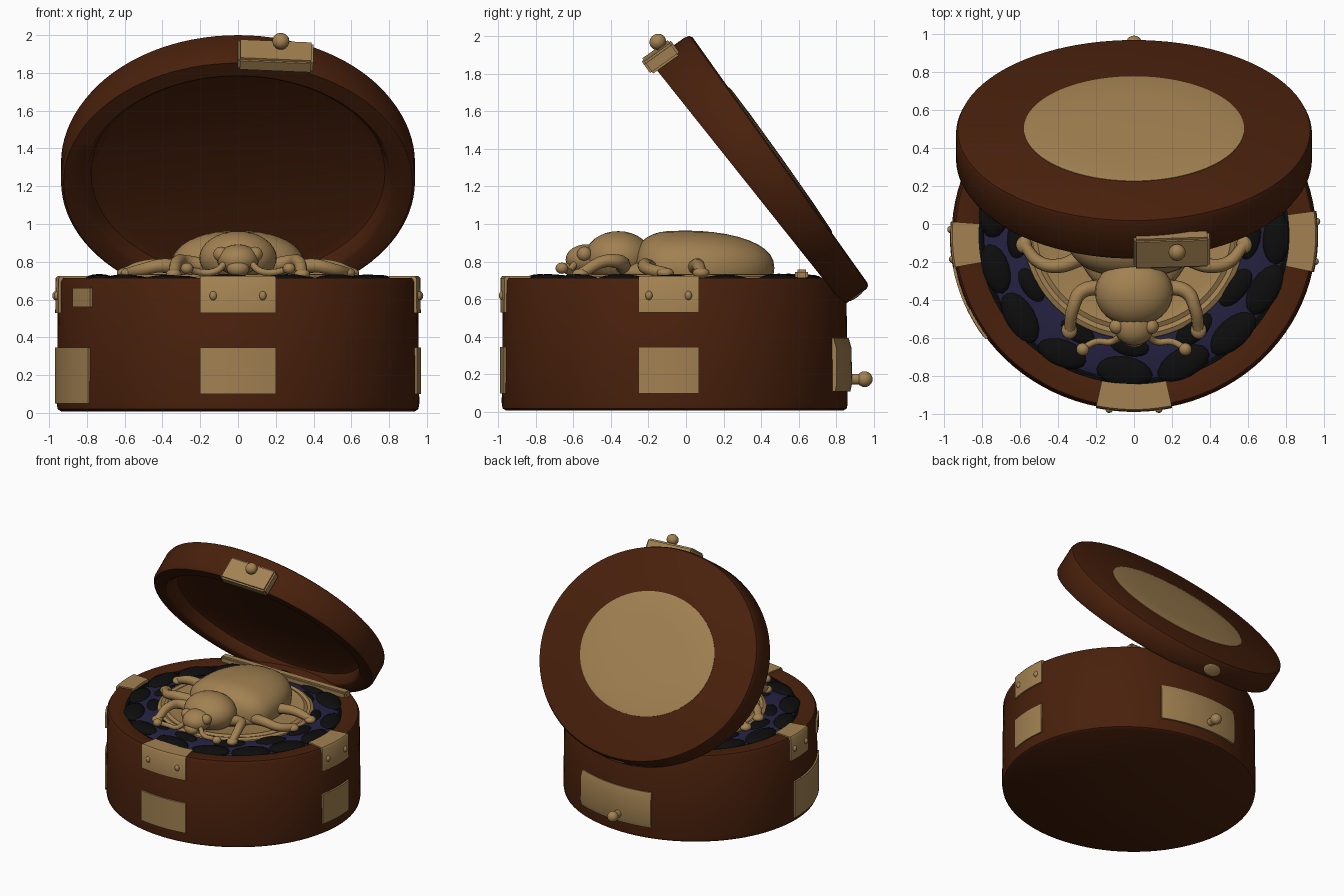
import bpy, bmesh, math, random
from mathutils import Matrix, Vector

random.seed(4)
if "Cube" in bpy.data.objects:
    bpy.data.objects.remove(bpy.data.objects["Cube"])


def material(name, rgb):
    m = bpy.data.materials.new(name)
    m.use_nodes = True
    m.diffuse_color = (*rgb, 1)
    bsdf = m.node_tree.nodes["Principled BSDF"]
    bsdf.inputs["Base Color"].default_value = (*rgb, 1)
    bsdf.inputs["Roughness"].default_value = 0.7
    return m


BROWN = material("brown wood", (0.066, 0.0145, 0.0035))
TAN = material("pale brass", (0.36, 0.22, 0.083))
BLUE = material("dark blue velvet", (0.019, 0.016, 0.056))
BLACK = material("black velvet", (0.004, 0.004, 0.0045))


def finish(name, bm, mat, angle=40):
    bmesh.ops.remove_doubles(bm, verts=bm.verts, dist=1e-5)
    bmesh.ops.recalc_face_normals(bm, faces=bm.faces)
    me = bpy.data.meshes.new(name)
    bm.to_mesh(me)
    bm.free()
    me.materials.append(mat)
    ob = bpy.data.objects.new(name, me)
    bpy.context.collection.objects.link(ob)
    bpy.ops.object.select_all(action='DESELECT')
    ob.select_set(True)
    bpy.context.view_layer.objects.active = ob
    bpy.ops.object.shade_smooth_by_angle(angle=math.radians(angle))
    return ob


def sweep(name, profile, rx, ry, mat, arc=None, cy=0.0, warp=None, matrix=None):
    """Turn a (radius ratio, z) profile round an ellipse, fully or over an arc in degrees."""
    bm = bmesh.new()
    a0, a1 = arc or (0, 360)
    n = 20 if arc else 96
    rows = []
    for i in range(n + 1):
        a = math.radians(a0 + (a1 - a0) * i / n)
        row = [Vector((r * rx * math.cos(a), cy + r * ry * math.sin(a), z)) for r, z in profile]
        rows.append([bm.verts.new(warp(p) if warp else p) for p in row])
    k = len(profile)
    for p, q in zip(rows, rows[1:]):
        for j in range(k if arc else k - 1):
            bm.faces.new((p[j], q[j], q[(j + 1) % k], p[(j + 1) % k]))
    if arc:
        bm.faces.new(rows[0])
        bm.faces.new(rows[-1])
    else:
        bmesh.ops.remove_doubles(bm, verts=bm.verts, dist=1e-5)
        bmesh.ops.dissolve_degenerate(bm, edges=bm.edges, dist=1e-5)
    if matrix:
        bm.transform(matrix)
    return finish(name, bm, mat)


def blob(name, centre, radii, mat, turn=0.0, matrix=None, shape=None, seg=24):
    bm = bmesh.new()
    bmesh.ops.create_uvsphere(bm, u_segments=seg, v_segments=seg // 2, radius=1)
    if shape:
        for v in bm.verts:
            v.co = shape(v.co)
    bm.transform(Matrix.Translation(centre) @ Matrix.Rotation(turn, 4, 'Z') @ Matrix.Diagonal((*radii, 1)))
    if matrix:
        bm.transform(matrix)
    return finish(name, bm, mat, 60)


def block(name, centre, size, mat, matrix=None):
    bm = bmesh.new()
    bmesh.ops.create_cube(bm, size=1)
    bm.transform(Matrix.Translation(centre) @ Matrix.Diagonal((*size, 1)))
    bmesh.ops.bevel(bm, geom=bm.edges, offset=0.012, segments=2, affect='EDGES')
    if matrix:
        bm.transform(matrix)
    return finish(name, bm, mat)


def tube(name, points, depth, mat, taper=1.0):
    cu = bpy.data.curves.new(name, 'CURVE')
    cu.dimensions = '3D'
    cu.bevel_depth = depth
    cu.bevel_resolution = 3
    cu.use_fill_caps = True
    sp = cu.splines.new('BEZIER')
    sp.bezier_points.add(len(points) - 1)
    for i, (bp, p) in enumerate(zip(sp.bezier_points, points)):
        bp.co = p
        bp.handle_left_type = bp.handle_right_type = 'AUTO'
        bp.radius = 1 + (taper - 1) * i / (len(points) - 1)
    cu.materials.append(mat)
    ob = bpy.data.objects.new(name, cu)
    bpy.context.collection.objects.link(ob)


# Round box
RX, RY, CY = 0.96, 0.92, -0.06
sweep("box_body", [(0, 0.008), (0.975, 0.008), (0.995, 0.02), (1, 0.05), (0.992, 0.695), (0.98, 0.714),
                   (0.87, 0.714), (0.85, 0.705), (0.85, 0.6), (0, 0.6)], RX, RY, BROWN, cy=CY)

# Brass plates round the wall, the upper ones folded over the rim
low = [(0.98, 0.1), (1.01, 0.1), (1.01, 0.345), (0.98, 0.345)]
fold = [(0.98, 0.53), (1.008, 0.53), (1.006, 0.712), (0.996, 0.724), (0.85, 0.724), (0.85, 0.7), (0.98, 0.7)]
for side, mid, half in (("front", 270, 12), ("left", -2, 10), ("right", 183, 7.5)):
    sweep(side + "_rim_plate", fold, RX, RY, TAN, (mid - half, mid + half), CY)
    for s in (-1, 1):
        a = math.radians(mid + half * 0.65 * s)
        blob(side + "_rivet", (RX * 1.004 * math.cos(a), CY + RY * 1.004 * math.sin(a), 0.62),
             (0.02, 0.02, 0.025), TAN, seg=12)
for side, arc in (("front", (258, 282)), ("left", (-12, 8))):
    sweep(side + "_lower_plate", low, RX, RY, TAN, arc, CY)
sweep("right_lower_plate", [(r, z - 0.05 if z < 0.2 else z) for r, z in low], RX, RY, TAN, (178, 215), CY)
sweep("small_side_plate", [(0.98, 0.56), (1.008, 0.56), (1.008, 0.66), (0.98, 0.66)], RX, RY, TAN, (205, 216), CY)
sweep("back_plate", [(0.97, 0.11), (1.015, 0.11), (1.025, 0.15), (1.022, 0.34), (1.005, 0.395), (0.97, 0.395)],
      RX, RY, TAN, (66, 106), CY)

# Knob on the back plate
tube("back_knob_stem", [(0, 0.84, 0.175), (0, 0.95, 0.175)], 0.03, TAN)
blob("back_knob", (0, 0.95, 0.175), (0.042, 0.042, 0.042), TAN)

# Velvet cushion with black edging and lumps
sweep("cushion", [(0.84, 0.6), (0.83, 0.685), (0.78, 0.705), (0.6, 0.71), (0, 0.7)], RX, RY, BLUE, cy=CY)
sweep("cushion_edging", [(0.86, 0.6), (0.855, 0.695), (0.835, 0.7), (0.82, 0.685)], RX, RY, BLACK, cy=CY)
for ring, count, size in ((0.78, 15, (0.082, 0.15, 0.034)), (0.63, 12, (0.06, 0.115, 0.028))):
    for i in range(count):
        a = math.tau * (i + random.uniform(-0.12, 0.12)) / count
        grow = random.uniform(0.88, 1.1)
        blob("cushion_lump", (RX * ring * math.cos(a), CY + RY * ring * math.sin(a), 0.7),
             [s * grow for s in size], BLACK, a + random.uniform(-0.2, 0.2), seg=16)

# Tilted lid in its own frame: y runs down the slope, z out of the top face
d, n = Vector((0, 0.58, -0.8146)), Vector((0, 0.8146, 0.58))
LID = Matrix.Translation((0, 0.5, 1.34)) @ Matrix((Vector((1, 0, 0)), d, n)).transposed().to_4x4()


def thicken(p):
    # the free end of the lid is deeper than the hinged end
    return Vector((p.x, p.y, p.z * (1 - 0.25 * p.y)))


sweep("lid", [(0, 0), (0.97, 0), (0.99, -0.008), (1, -0.03), (1, -0.195), (0.985, -0.215), (0.88, -0.215),
              (0.86, -0.2), (0.83, -0.12), (0.78, -0.1), (0, -0.1)], 0.937, 0.825, BROWN, warp=thicken, matrix=LID)
sweep("lid_medallion", [(1, -0.01), (1, 0.003), (0.96, 0.007), (0.6, 0.012), (0, 0.014)],
      0.58, 0.475, TAN, matrix=LID)
blob("lid_back_stud", (0, 0.82, -0.09), (0.075, 0.012, 0.05), TAN, matrix=LID)

# Clasp and knob at the free end of the lid
TURN = LID @ Matrix.Rotation(math.radians(3), 4, 'Z')
block("clasp", (0.155, -0.825, -0.2), (0.4, 0.08, 0.19), TAN, TURN)
blob("clasp_knob_stem", (0.18, -0.87, -0.165), (0.03, 0.04, 0.03), TAN, matrix=TURN)
blob("clasp_knob", (0.18, -0.9, -0.165), (0.045, 0.042, 0.045), TAN, matrix=TURN)

# Hinge bar behind the cushion
block("hinge_bar", (0, 0.615, 0.73), (1.14, 0.07, 0.055), TAN)

# Oval dish under the beetle
sweep("beetle_dish", [(1, 0.69), (0.99, 0.72), (0.95, 0.732), (0.91, 0.723), (0.87, 0.735), (0.8, 0.723), (0, 0.725)],
      0.59, 0.58, TAN, cy=-0.03)


# Beetle body
def wing_shape(p):
    # blunt at the front, long and tapering at the back
    y = p.y * 0.47 if p.y > 0 else -0.28 * abs(p.y) ** 0.6
    z = math.copysign(abs(p.z) ** 0.85, p.z)
    return Vector((p.x, y, z))


for s in (-1, 1):
    blob("wing_case", (s * 0.022, 0, 0.765), (0.335, 1, 0.2), TAN, shape=wing_shape, seg=40)
blob("abdomen", (0, 0.02, 0.74), (0.33, 0.42, 0.1), TAN, seg=32)
blob("thorax", (0, -0.36, 0.82), (0.205, 0.18, 0.142), TAN, seg=32)
blob("head", (0, -0.53, 0.81), (0.11, 0.11, 0.082), TAN)
blob("snout", (0, -0.6, 0.765), (0.06, 0.05, 0.045), TAN)

# Beetle eyes, feelers and legs, mirrored
legs = {
    "front": [(0.15, -0.33, 0.77), (0.28, -0.36, 0.8), (0.32, -0.44, 0.8), (0.34, -0.56, 0.735)],
    "middle": [(0.28, -0.18, 0.76), (0.4, -0.22, 0.78), (0.5, -0.2, 0.76), (0.58, -0.11, 0.74)],
    "back": [(0.28, 0.04, 0.76), (0.42, 0.06, 0.78), (0.52, 0.07, 0.77), (0.6, 0.08, 0.74)],
}
for s in (-1, 1):
    blob("eye", (s * 0.09, -0.54, 0.84), (0.04, 0.04, 0.04), TAN)
    feeler = [(0.07, -0.59, 0.79), (0.12, -0.62, 0.75), (0.2, -0.62, 0.745), (0.27, -0.655, 0.765)]
    tube("feeler", [(s * x, y, z) for x, y, z in feeler], 0.018, TAN)
    blob("feeler_tip", (s * 0.27, -0.66, 0.765), (0.034, 0.034, 0.03), TAN, seg=16)
    for name, path in legs.items():
        pts = [(s * x, y, z) for x, y, z in path]
        tube(name + "_leg", pts, 0.042, TAN, 0.7)
        blob(name + "_foot", pts[-1], (0.042, 0.046, 0.028), TAN, seg=16)
